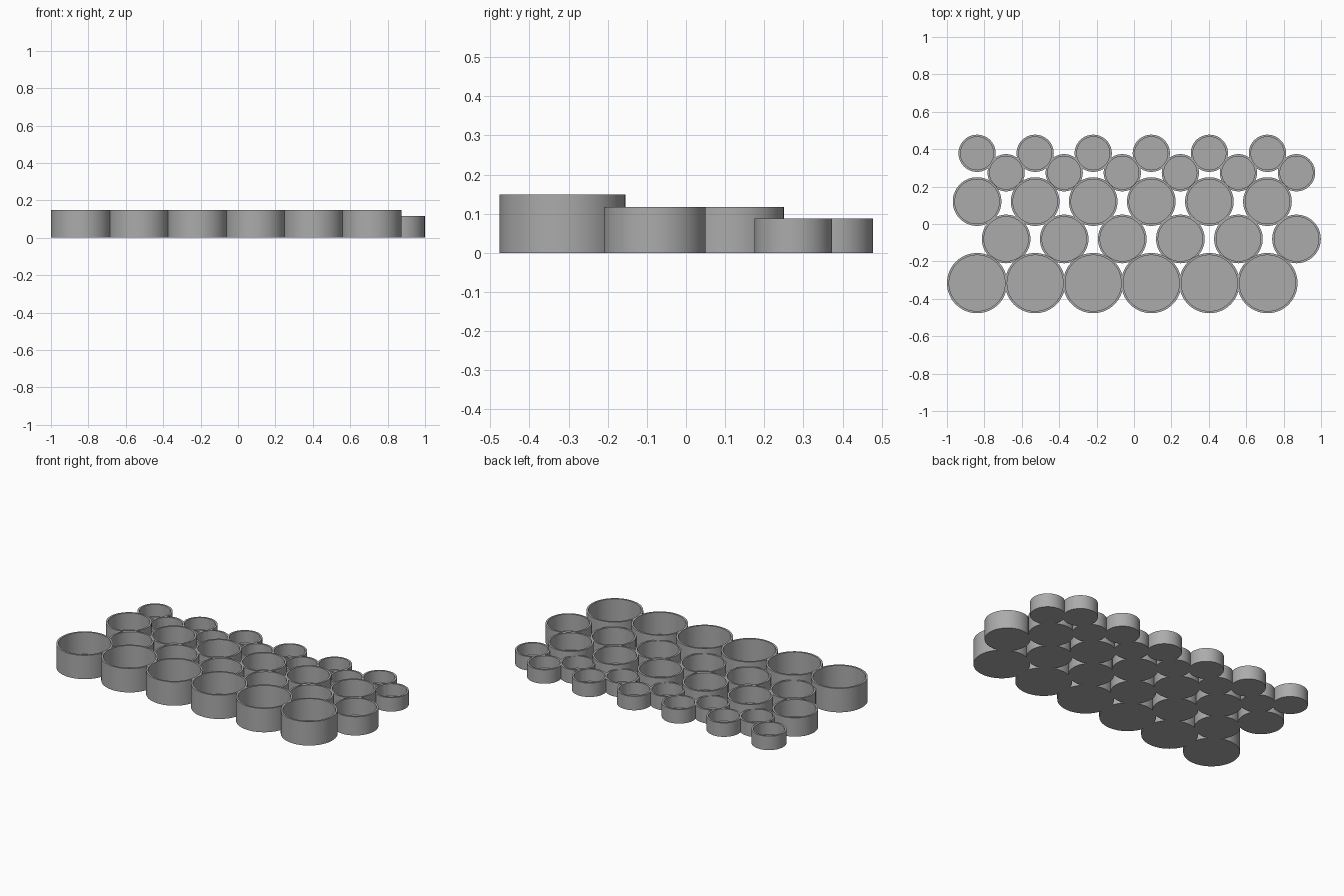
import bpy
import bmesh
from math import radians

if "Cube" in bpy.data.objects:
    bpy.data.objects.remove(bpy.data.objects["Cube"], do_unlink=True)

# Single grey plastic
grey = bpy.data.materials.new("plain_grey")
grey.use_nodes = True
colour = (0.41, 0.41, 0.41, 1)
grey.diffuse_color = colour
grey.node_tree.nodes["Principled BSDF"].inputs["Base Color"].default_value = colour

WALL = 0.0115
FLOOR = 0.0115
SEGMENTS = 64
PITCH = 0.3105
FIRST_X = -0.839


def cup_mesh(name, radius, height):
    """Open round cup: a solid disc whose top is inset and pushed down."""
    bm = bmesh.new()
    bmesh.ops.create_cone(bm, cap_ends=True, segments=SEGMENTS,
                          radius1=radius, radius2=radius, depth=height)
    bmesh.ops.translate(bm, verts=bm.verts, vec=(0, 0, height / 2))
    bm.normal_update()
    top = [f for f in bm.faces if f.normal.z > 0.9]
    # Rim, then inner wall, then inner floor
    bmesh.ops.inset_region(bm, faces=top, thickness=WALL)
    extruded = bmesh.ops.extrude_face_region(bm, geom=top)
    moved = [g for g in extruded["geom"] if isinstance(g, bmesh.types.BMVert)]
    bmesh.ops.translate(bm, verts=moved, vec=(0, 0, FLOOR - height))
    bmesh.ops.delete(bm, geom=[f for f in top if f.is_valid], context="FACES_ONLY")
    bmesh.ops.recalc_face_normals(bm, faces=bm.faces)
    mesh = bpy.data.meshes.new(name)
    bm.to_mesh(mesh)
    bm.free()
    mesh.materials.append(grey)
    return mesh


# Sizes: radius, height
large = cup_mesh("large_cup", 0.161, 0.149)
medium = cup_mesh("medium_cup", 0.13, 0.117)
small = cup_mesh("small_cup", 0.0995, 0.087)

# Rows from front to back: name, cup, y, half-step shift
rows = [
    ("large_cup_front", large, -0.316, 0),
    ("medium_cup_middle", medium, -0.08, 0.5),
    ("medium_cup_rear", medium, 0.12, 0),
    ("small_cup_inner", small, 0.274, 0.5),
    ("small_cup_back", small, 0.378, 0),
]

bpy.ops.object.select_all(action="DESELECT")
shaded = set()
for name, mesh, y, shift in rows:
    for i in range(6):
        cup = bpy.data.objects.new(f"{name}_{i + 1}", mesh)
        cup.location = (FIRST_X + (i + shift) * PITCH, y, 0)
        bpy.context.collection.objects.link(cup)
        # One object per shared mesh is enough for shading
        if mesh.name not in shaded:
            shaded.add(mesh.name)
            cup.select_set(True)
            bpy.context.view_layer.objects.active = cup

bpy.ops.object.shade_smooth_by_angle(angle=radians(30))
